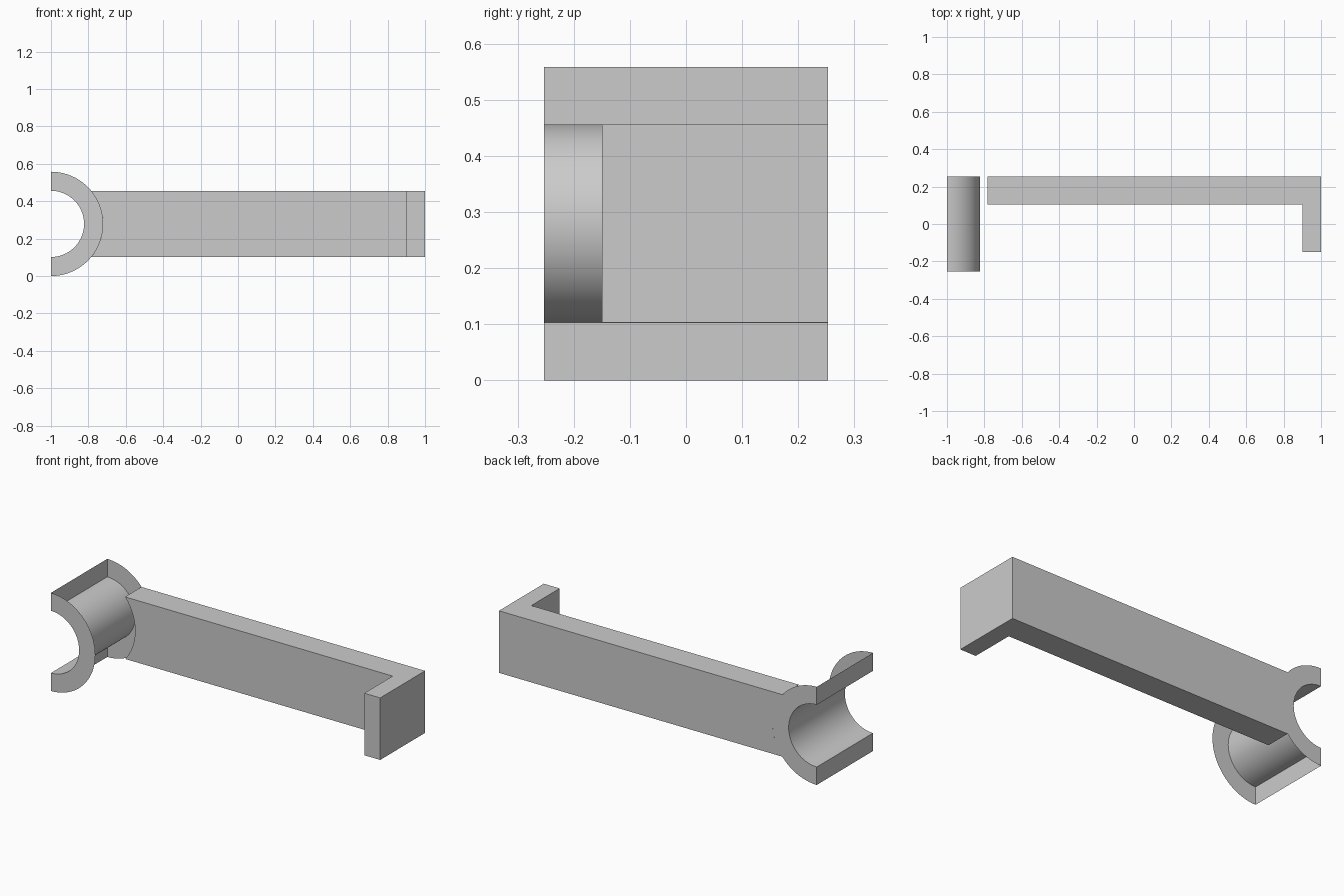
import bpy, bmesh
from math import sin, cos, asin, pi
from mathutils import Vector

if "Cube" in bpy.data.objects:
    bpy.data.objects.remove(bpy.data.objects["Cube"])

CX, CZ = -1.0, 0.279          # axis of the half-round clip
R_OUT, R_IN = 0.279, 0.177
Y0, Y1 = -0.253, 0.253
Z0, Z1 = CZ - 0.176, CZ + 0.177


def arc(radius, a0, a1, y, n):
    """Points on an arc in the xz plane, from angle a0 to a1."""
    steps = [a0 + (a1 - a0) * i / n for i in range(n + 1)]
    return [(CX + radius * cos(a), y, CZ + radius * sin(a)) for a in steps]


def add_face(bm, points, outward):
    """Add a polygon whose normal points along the outward direction."""
    f = bm.faces.new([bm.verts.new(p) for p in points])
    f.normal_update()
    if f.normal.dot(Vector(outward)) < 0:
        f.normal_flip()
    return f


def finish(bm, name):
    bmesh.ops.remove_doubles(bm, verts=bm.verts, dist=1e-5)
    mesh = bpy.data.meshes.new(name)
    bm.to_mesh(mesh)
    bm.free()
    obj = bpy.data.objects.new(name, mesh)
    bpy.context.collection.objects.link(obj)
    return obj


# Half-round clip: end rings, cut faces and bore; the outer wall is open
N = 40
bm = bmesh.new()
for y, side in ((Y0, -1), (Y1, 1)):
    outer = arc(R_OUT, -pi / 2, pi / 2, y, N)
    inner = arc(R_IN, -pi / 2, pi / 2, y, N)
    for i in range(N):
        add_face(bm, [outer[i], outer[i + 1], inner[i + 1], inner[i]], (0, side, 0))
front, back = (arc(R_IN, -pi / 2, pi / 2, y, N) for y in (Y0, Y1))
for i in range(N):
    a = -pi / 2 + pi * (i + 0.5) / N
    f = add_face(bm, [front[i], front[i + 1], back[i + 1], back[i]], (-cos(a), 0, -sin(a)))
    f.smooth = True
for s in (-1, 1):
    zo, zi = CZ + s * R_OUT, CZ + s * R_IN
    add_face(bm, [(CX, Y0, zo), (CX, Y1, zo), (CX, Y1, zi), (CX, Y0, zi)], (-1, 0, 0))
clip = finish(bm, "half_round_clip")
bpy.context.view_layer.objects.active = clip
clip.select_set(True)
bpy.ops.object.shade_smooth_by_angle(angle=pi / 6)

# Arm with hooked end: L-shaped plan, left end follows the clip's outer curve
YF, YH, XH, X1 = 0.105, -0.15, 0.9, 1.0
a_lo, a_hi = asin((Z0 - CZ) / R_OUT), asin((Z1 - CZ) / R_OUT)
bm = bmesh.new()
for y, x_end, side in ((YF, XH, -1), (Y1, X1, 1)):
    add_face(bm, arc(R_OUT, a_lo, a_hi, y, 20) + [(x_end, y, Z1), (x_end, y, Z0)], (0, side, 0))
for z, a, side in ((Z0, a_lo, -1), (Z1, a_hi, 1)):
    x0 = CX + R_OUT * cos(a)
    plan = [(x0, Y1), (X1, Y1), (X1, YH), (XH, YH), (XH, YF), (x0, YF)]
    add_face(bm, [(x, y, z) for x, y in plan], (0, 0, side))
# Hook side walls
for p, q, out in (((X1, Y1), (X1, YH), (1, 0, 0)),
                  ((X1, YH), (XH, YH), (0, -1, 0)),
                  ((XH, YH), (XH, YF), (-1, 0, 0))):
    add_face(bm, [(*p, Z0), (*q, Z0), (*q, Z1), (*p, Z1)], out)
finish(bm, "hooked_arm")
